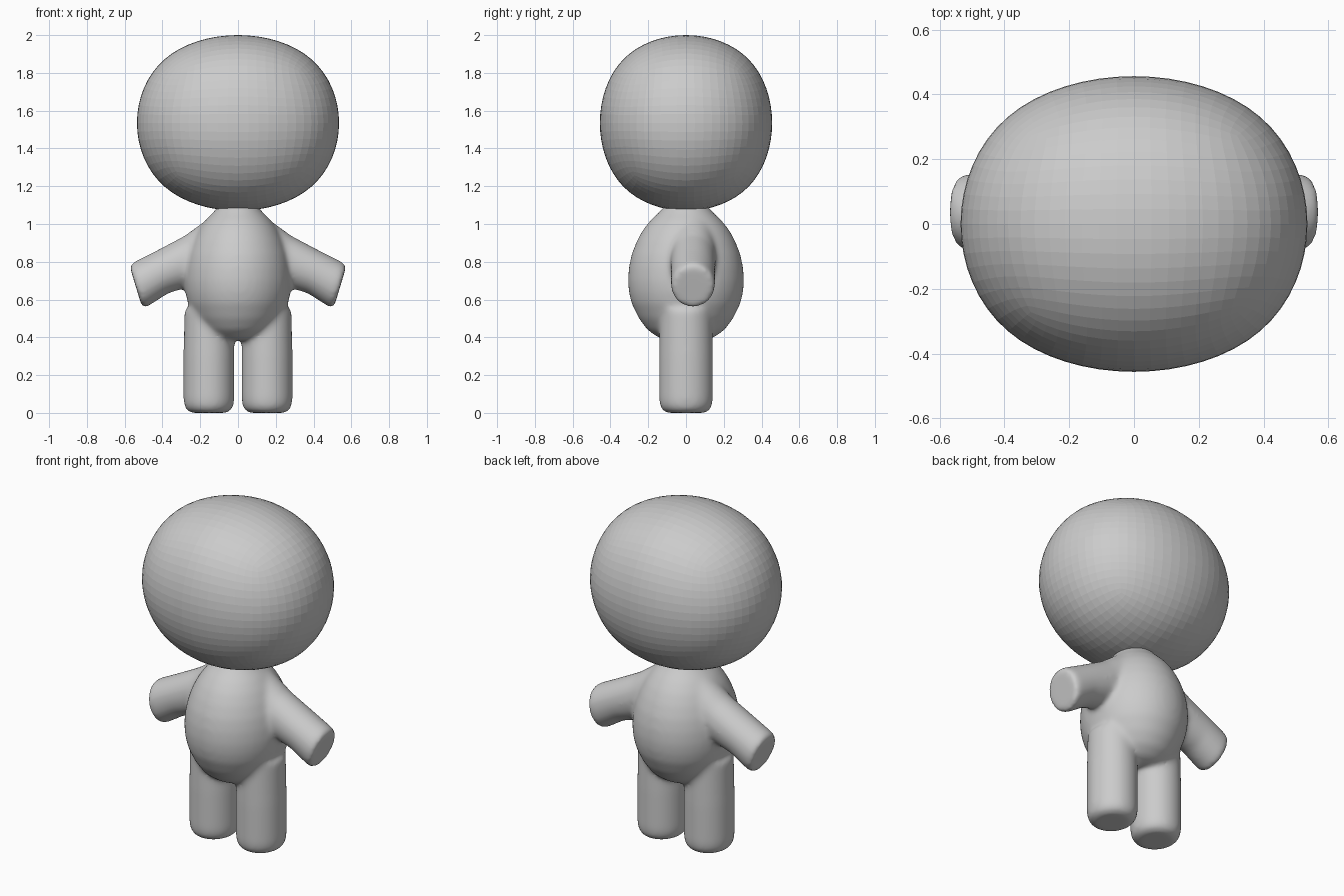
import bpy, bmesh, math
from mathutils import Vector

if "Cube" in bpy.data.objects:
    bpy.data.objects.remove(bpy.data.objects["Cube"])

grey = bpy.data.materials.new("plain grey")
grey.diffuse_color = (0.6, 0.6, 0.6, 1)
grey.use_nodes = True
grey.node_tree.nodes["Principled BSDF"].inputs["Base Color"].default_value = grey.diffuse_color


def loft(bm, rings, n=40):
    """Closed skin through elliptical rings given as (centre, half axis u, half axis v)."""
    loops = []
    for c, u, v in rings:
        c, u, v = Vector(c), Vector(u), Vector(v)
        loops.append([bm.verts.new(c + u * math.cos(2 * math.pi * i / n)
                                   + v * math.sin(2 * math.pi * i / n)) for i in range(n)])
    for a, b in zip(loops, loops[1:]):
        for i in range(n):
            j = (i + 1) % n
            bm.faces.new((a[i], a[j], b[j], b[i]))
    bm.faces.new(loops[0][::-1])
    bm.faces.new(loops[-1])


def make_object(name, bm):
    bmesh.ops.recalc_face_normals(bm, faces=bm.faces)
    mesh = bpy.data.meshes.new(name)
    bm.to_mesh(mesh)
    bm.free()
    mesh.materials.append(grey)
    ob = bpy.data.objects.new(name, mesh)
    bpy.context.collection.objects.link(ob)
    return ob


# Head: a cube rounded by subdivision, fitted to its final size
bm = bmesh.new()
bmesh.ops.create_cube(bm, size=2)
head = make_object("head", bm)
sub = head.modifiers.new("round", 'SUBSURF')
sub.levels = sub.render_levels = 4
bpy.context.view_layer.update()
ev = head.evaluated_get(bpy.context.evaluated_depsgraph_get())
reach = max(v.co.x for v in ev.data.vertices)
head.scale = (0.535 / reach, 0.456 / reach, 0.465 / reach)
head.location = (0, 0, 1.535)

# Body: torso, arms and legs fused into one soft skin
bm = bmesh.new()
torso = [(0.385, 0.10), (0.40, 0.15), (0.44, 0.205), (0.50, 0.25), (0.58, 0.289),
         (0.64, 0.303), (0.70, 0.308), (0.77, 0.303), (0.84, 0.288), (0.91, 0.261),
         (0.97, 0.228), (1.02, 0.188), (1.06, 0.145), (1.10, 0.11)]
loft(bm, [((0, 0, z), (r * 0.92, 0, 0), (0, r, 0)) for z, r in torso])

# Arm sections: top x, top z, bottom x, bottom z, half depth
arm = [(0.00, 1.06, 0.00, 0.76, 0.11), (0.15, 1.035, 0.15, 0.73, 0.12),
       (0.28, 0.94, 0.25, 0.67, 0.12), (0.43, 0.86, 0.37, 0.632, 0.118),
       (0.555, 0.797, 0.485, 0.558, 0.118), (0.575, 0.78, 0.508, 0.56, 0.11)]
leg = [(0.0, 0.095), (0.012, 0.118), (0.035, 0.132), (0.07, 0.137), (0.30, 0.137), (0.55, 0.132)]
for s in (-1, 1):
    loft(bm, [((s * (tx + bx) / 2, 0.037, (tz + bz) / 2),
               (s * (tx - bx) / 2, 0, (tz - bz) / 2), (0, d, 0))
              for tx, tz, bx, bz, d in arm])
    loft(bm, [((s * 0.154, 0, z), (r * 0.985, 0, 0), (0, r * 1.045, 0)) for z, r in leg])
body = make_object("body", bm)
remesh = body.modifiers.new("fuse", 'REMESH')
remesh.mode = 'VOXEL'
remesh.voxel_size = 0.012
remesh.use_smooth_shade = True
soft = body.modifiers.new("soften", 'SMOOTH')
soft.factor = 0.5
soft.iterations = 22
